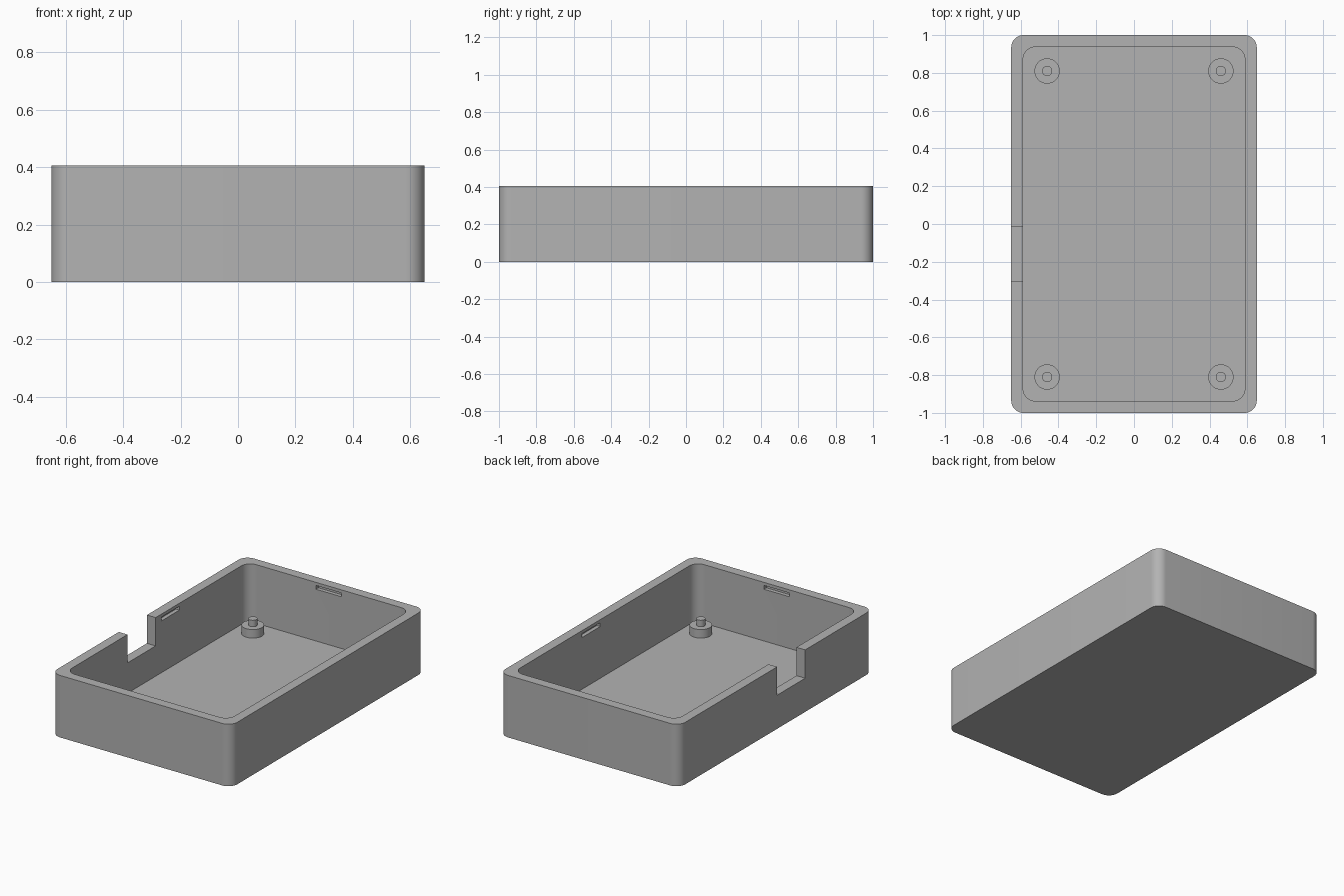
import bpy, bmesh, math

if "Cube" in bpy.data.objects:
    bpy.data.objects.remove(bpy.data.objects["Cube"], do_unlink=True)

HALF_X, HALF_Y, HEIGHT = 0.65, 1.0, 0.405
WALL, FLOOR, CORNER = 0.063, 0.022, 0.065

grey = bpy.data.materials.new("plastic_grey")
grey.use_nodes = True
color = (0.45, 0.45, 0.45, 1)
grey.diffuse_color = color
grey.node_tree.nodes["Principled BSDF"].inputs["Base Color"].default_value = color


def prism(name, outline, z0, z1):
    """Extrude a flat xy outline from z0 up to z1."""
    bm = bmesh.new()
    face = bm.faces.new([bm.verts.new((x, y, z0)) for x, y in outline])
    top = bmesh.ops.extrude_face_region(bm, geom=[face])["geom"]
    verts = [g for g in top if isinstance(g, bmesh.types.BMVert)]
    bmesh.ops.translate(bm, vec=(0, 0, z1 - z0), verts=verts)
    bmesh.ops.recalc_face_normals(bm, faces=bm.faces)
    mesh = bpy.data.meshes.new(name)
    bm.to_mesh(mesh)
    bm.free()
    mesh.materials.append(grey)
    obj = bpy.data.objects.new(name, mesh)
    bpy.context.collection.objects.link(obj)
    return obj


def rounded(cx, cy, hx, hy, r, steps=10):
    """Rounded rectangle outline, counter-clockwise."""
    points = []
    for i, (sx, sy) in enumerate([(1, 1), (-1, 1), (-1, -1), (1, -1)]):
        for k in range(steps + 1):
            a = math.pi / 2 * (i + k / steps)
            points.append((cx + sx * (hx - r) + r * math.cos(a),
                           cy + sy * (hy - r) + r * math.sin(a)))
    return points


def circle(cx, cy, r, n=40):
    return [(cx + r * math.cos(2 * math.pi * k / n),
             cy + r * math.sin(2 * math.pi * k / n)) for k in range(n)]


def box(cx, cy, hx, hy):
    return [(cx - hx, cy - hy), (cx + hx, cy - hy), (cx + hx, cy + hy), (cx - hx, cy + hy)]


def smooth(obj):
    bpy.ops.object.select_all(action='DESELECT')
    obj.select_set(True)
    bpy.context.view_layer.objects.active = obj
    bpy.ops.object.shade_smooth_by_angle(angle=math.radians(30))


def cut(obj, cutter):
    """Subtract the cutter, then discard it."""
    bpy.ops.object.select_all(action='DESELECT')
    obj.select_set(True)
    bpy.context.view_layer.objects.active = obj
    mod = obj.modifiers.new("cut", 'BOOLEAN')
    mod.operation, mod.solver, mod.object = 'DIFFERENCE', 'EXACT', cutter
    bpy.ops.object.modifier_apply(modifier=mod.name)
    bpy.data.objects.remove(cutter, do_unlink=True)


# Tray with rounded corners and a hollow inside
tray = prism("tray", rounded(0, 0, HALF_X, HALF_Y, CORNER), 0, HEIGHT)
inner_x, inner_y = HALF_X - WALL, HALF_Y - WALL
cut(tray, prism("hollow", rounded(0, 0, inner_x, inner_y, CORNER), FLOOR, HEIGHT + 0.1))

# Notch in the right wall
cut(tray, prism("notch", box(-HALF_X, -0.157, 0.12, 0.145), 0.22, HEIGHT + 0.1))

# Shallow lid catch slots in all four inner walls
SLOT_LOW, SLOT_HIGH, SLOT_DEPTH, SLOT_HALF = 0.36, 0.385, 0.025, 0.093
for side in (-1, 1):
    for outline in (box(side * inner_x, 0.14, SLOT_DEPTH, SLOT_HALF),
                    box(0, side * inner_y, SLOT_HALF, SLOT_DEPTH)):
        cut(tray, prism("slot", outline, SLOT_LOW, SLOT_HIGH))
smooth(tray)

# Standoff posts with locating pins near each corner
for sx, x_name in ((1, "left"), (-1, "right")):
    for sy, y_name in ((-1, "front"), (1, "back")):
        x, y = sx * 0.46, sy * 0.81
        smooth(prism(f"{y_name}_{x_name}_post", circle(x, y, 0.067), FLOOR - 0.005, 0.078))
        smooth(prism(f"{y_name}_{x_name}_pin", circle(x, y, 0.027), 0.07, 0.12))
